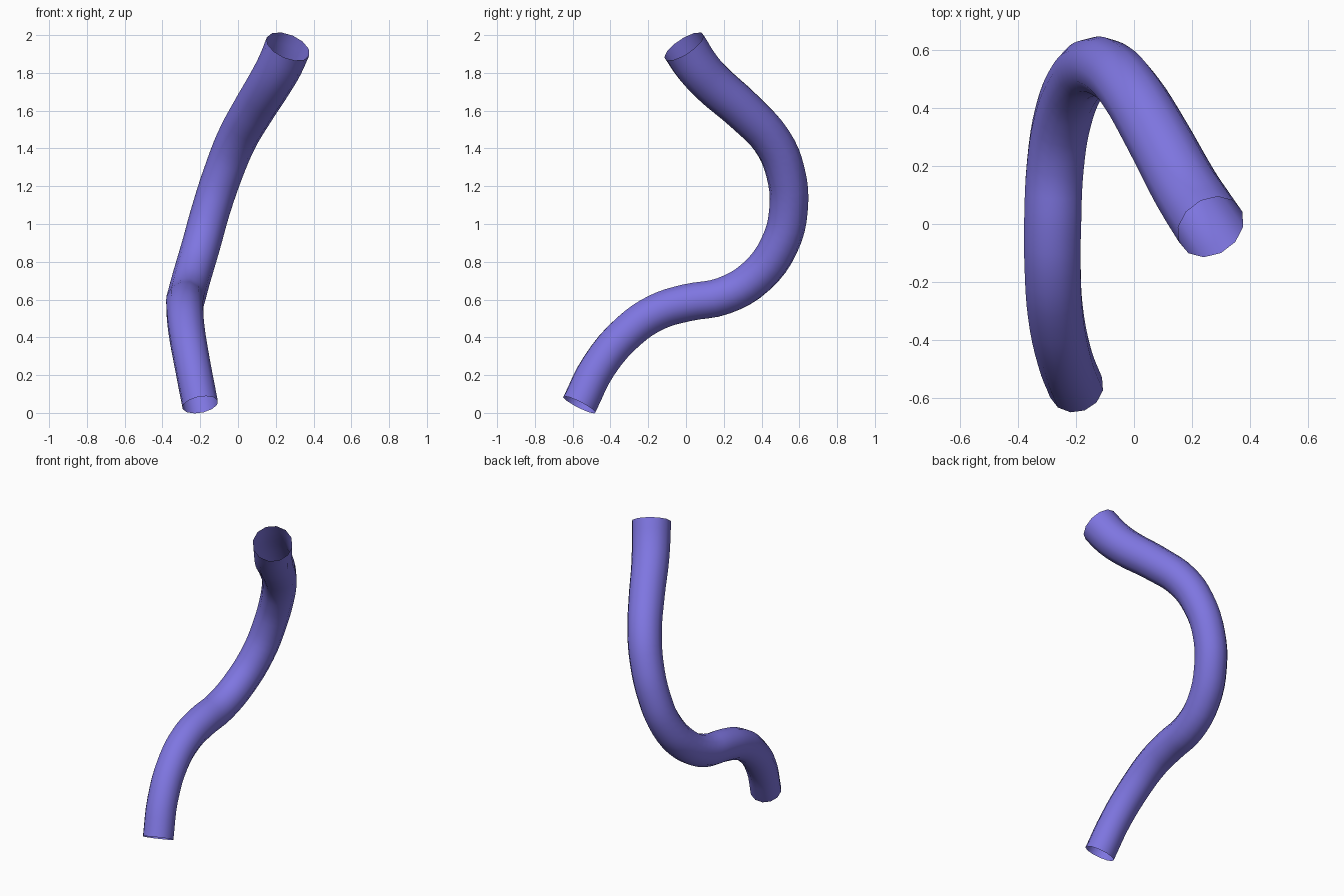
import bpy

if "Cube" in bpy.data.objects:
    bpy.data.objects.remove(bpy.data.objects["Cube"])

# Centre line of the tube: x, y, z, radius
path = [
    (-0.200, -0.565, 0.043, 0.096),
    (-0.240, -0.460, 0.250, 0.096),
    (-0.272, -0.300, 0.435, 0.098),
    (-0.281, -0.150, 0.535, 0.100),
    (-0.281, 0.000, 0.582, 0.102),
    (-0.272, 0.200, 0.620, 0.102),
    (-0.245, 0.370, 0.720, 0.102),
    (-0.195, 0.495, 0.890, 0.102),
    (-0.142, 0.543, 1.080, 0.102),
    (-0.075, 0.525, 1.280, 0.104),
    (-0.010, 0.455, 1.440, 0.107),
    (0.080, 0.305, 1.600, 0.112),
    (0.175, 0.130, 1.755, 0.117),
    (0.222, 0.055, 1.840, 0.120),
    (0.265, -0.010, 1.940, 0.122),
]

# Bevelled smooth curve, open at both ends, 12 sides round
curve = bpy.data.curves.new("bent_tube", 'CURVE')
curve.dimensions = '3D'
curve.bevel_depth = 1.0
curve.bevel_resolution = 4
curve.resolution_u = 4
curve.use_fill_caps = False
spline = curve.splines.new('BEZIER')
spline.bezier_points.add(len(path) - 1)
for p, (x, y, z, r) in zip(spline.bezier_points, path):
    p.co = (x, y, z)
    p.radius = r
    p.handle_left_type = p.handle_right_type = 'AUTO'

tube = bpy.data.objects.new("bent_tube", curve)
bpy.context.collection.objects.link(tube)

# Turn into a smooth mesh
bpy.context.view_layer.objects.active = tube
tube.select_set(True)
bpy.ops.object.convert(target='MESH')
bpy.ops.object.shade_smooth()

# Violet surface
mat = bpy.data.materials.new("violet")
mat.diffuse_color = (0.21, 0.18, 0.75, 1.0)
mat.use_nodes = True
mat.node_tree.nodes["Principled BSDF"].inputs["Base Color"].default_value = mat.diffuse_color
tube = bpy.context.object
tube.data.materials.clear()
tube.data.materials.append(mat)
